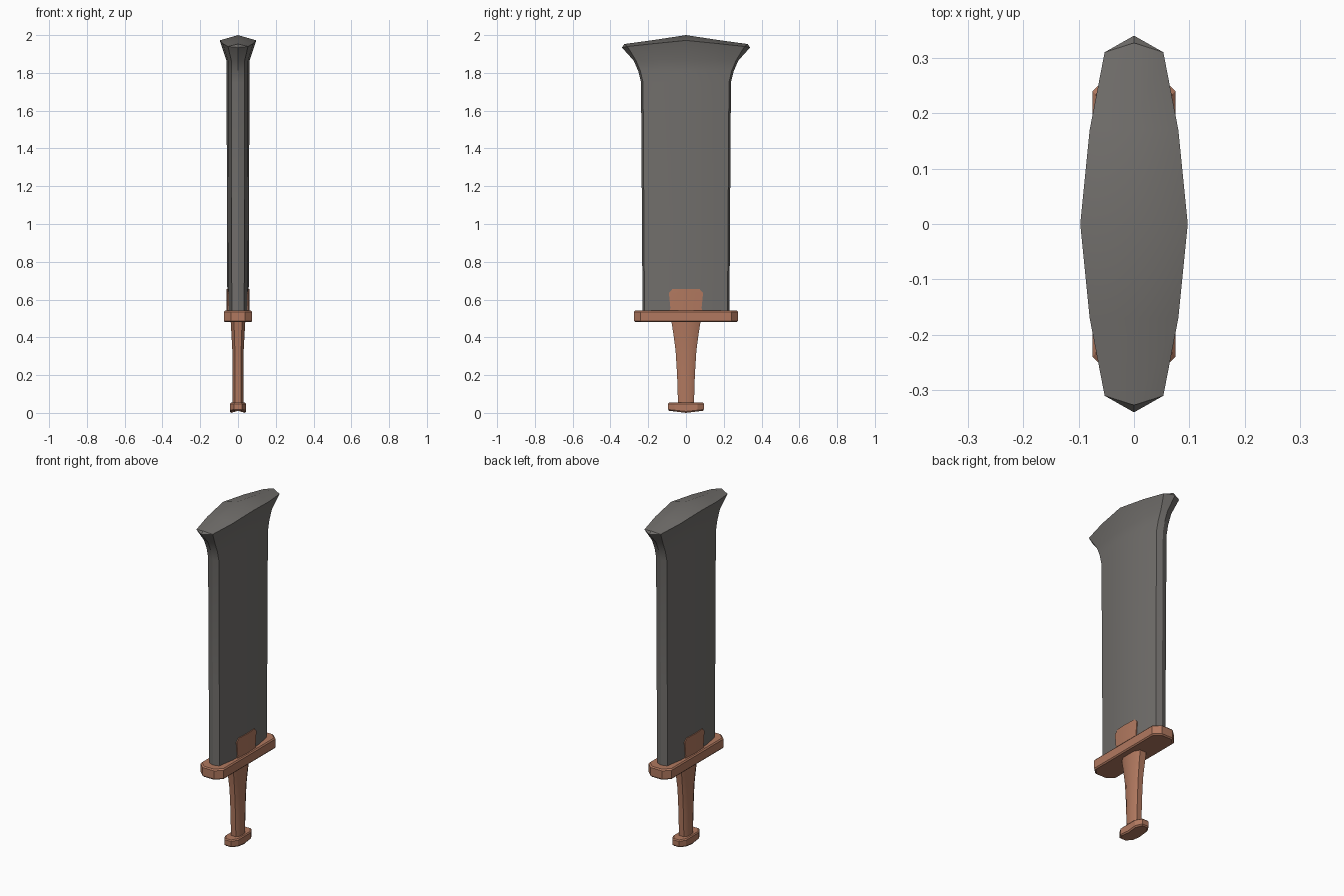
import bpy, bmesh, math

if "Cube" in bpy.data.objects:
    bpy.data.objects.remove(bpy.data.objects["Cube"])


def material(name, rgb):
    m = bpy.data.materials.new(name)
    m.diffuse_color = (*rgb, 1)
    m.use_nodes = True
    m.node_tree.nodes["Principled BSDF"].inputs["Base Color"].default_value = m.diffuse_color
    return m


steel = material("dark_steel", (0.165, 0.157, 0.148))
copper = material("copper_brown", (0.44, 0.19, 0.115))


def mirror4(quarter):
    """Close a quarter outline running from (0, y) to (x, 0) into a full loop."""
    half = quarter + [(x, -y, *r) for x, y, *r in reversed(quarter) if y > 1e-6]
    return half + [(-x, y, *r) for x, y, *r in reversed(half) if x > 1e-6]


def loft(name, rings, mat, angle=30, cap_top=True):
    bm = bmesh.new()
    loops = [[bm.verts.new(p) for p in ring] for ring in rings]
    n = len(loops[0])
    for a, b in zip(loops, loops[1:]):
        for i in range(n):
            j = (i + 1) % n
            bm.faces.new((a[i], a[j], b[j], b[i]))
    bm.faces.new(loops[0])
    if cap_top:
        bm.faces.new(loops[-1])
    return finish(name, bm, mat, angle), loops


def finish(name, bm, mat, angle):
    bmesh.ops.remove_doubles(bm, verts=bm.verts, dist=1e-5)
    bmesh.ops.dissolve_degenerate(bm, edges=bm.edges, dist=1e-5)
    bmesh.ops.recalc_face_normals(bm, faces=bm.faces)
    me = bpy.data.meshes.new(name)
    bm.to_mesh(me)
    bm.free()
    me.materials.append(mat)
    ob = bpy.data.objects.new(name, me)
    bpy.context.collection.objects.link(ob)
    bpy.ops.object.select_all(action='DESELECT')
    ob.select_set(True)
    bpy.context.view_layer.objects.active = ob
    bpy.ops.object.shade_smooth_by_angle(angle=math.radians(angle))
    return ob


# Blade: lens section, flaring to a wide head, closed by a ridged roof
lens = [(0, 1), (0.58, 0.955), (0.87, 0.52), (1, 0)]
rings = []
for z, hx, hy in [(0.52, 0.056, 0.23), (1.0, 0.059, 0.233), (1.75, 0.06, 0.238),
                  (1.81, 0.06, 0.253), (1.865, 0.061, 0.277)]:
    rings.append([(x, y, z) for x, y in mirror4([(u * hx, v * hy) for u, v in lens])])
rings.append(mirror4([(0, 0.34, 1.935), (0.053, 0.31, 1.94),
                      (0.08, 0.17, 1.955), (0.097, 0, 1.972)]))
# Roof ridge: every rim point collapses onto the centre line
ridge = [(0, math.copysign(0.327, y) if abs(y) > 0.3 else y,
          2.0 - 0.05 * min(abs(y), 0.327) / 0.327) for x, y, z in rings[-1]]
rings.append(ridge)
loft("blade", rings, steel, 32, cap_top=False)

# Guard: long plate with clipped ends and softened rims
guard = [(0, 0.275), (0.038, 0.275), (0.075, 0.24), (0.075, 0)]


def slab(name, quarter, levels, mat):
    rs = [[(x, y, z) for x, y in mirror4([(max(x - d, 0), max(y - d, 0)) for x, y in quarter])]
          for z, d in levels]
    return loft(name, rs, mat, 25)[0]


slab("guard", guard, [(0.48, 0.006), (0.487, 0), (0.535, 0), (0.542, 0.006)], copper)

# Collar plate wrapping the centre of the blade foot
collar = [(0.0, 0.0905), (0.0565, 0.0905), (0.0595, 0.05), (0.0615, 0)]
rings = []
for z, d in [(0.53, 0), (0.555, 0.008), (0.635, 0.0), (0.655, 0.018)]:
    rings.append([(x, y, z) for x, y in
                  mirror4([(x, max(y - d, 0) if y > 0.06 else y) for x, y in collar])])
loft("blade_collar", rings, copper, 25)

# Grip: tapered eight-sided handle
rings = []
for z, hx, hy in [(0.04, 0.029, 0.042), (0.2, 0.029, 0.047), (0.33, 0.03, 0.055),
                  (0.42, 0.035, 0.067), (0.49, 0.039, 0.078)]:
    q = [(0, hy), (hx * 0.55, hy), (hx, hy * 0.55), (hx, 0)]
    rings.append([(x, y, z) for x, y in mirror4(q)])
loft("grip", rings, copper, 40)

# Pommel: clipped plate with a slightly pointed underside
pommel = [(0, 0.095), (0.022, 0.095), (0.043, 0.06), (0.043, 0)]
rings = []
for z, d, sag in [(0.0, 0.006, 0.012), (0.008, 0, 0.01), (0.048, 0, 0.004), (0.054, 0.005, 0.004)]:
    q = [(max(x - d, 0), max(y - d, 0)) for x, y in pommel]
    rings.append([(x, y, z + sag * (abs(y) / 0.095 if z < 0.02 else 0)) for x, y in mirror4(q)])
loft("pommel", rings, copper, 25)
